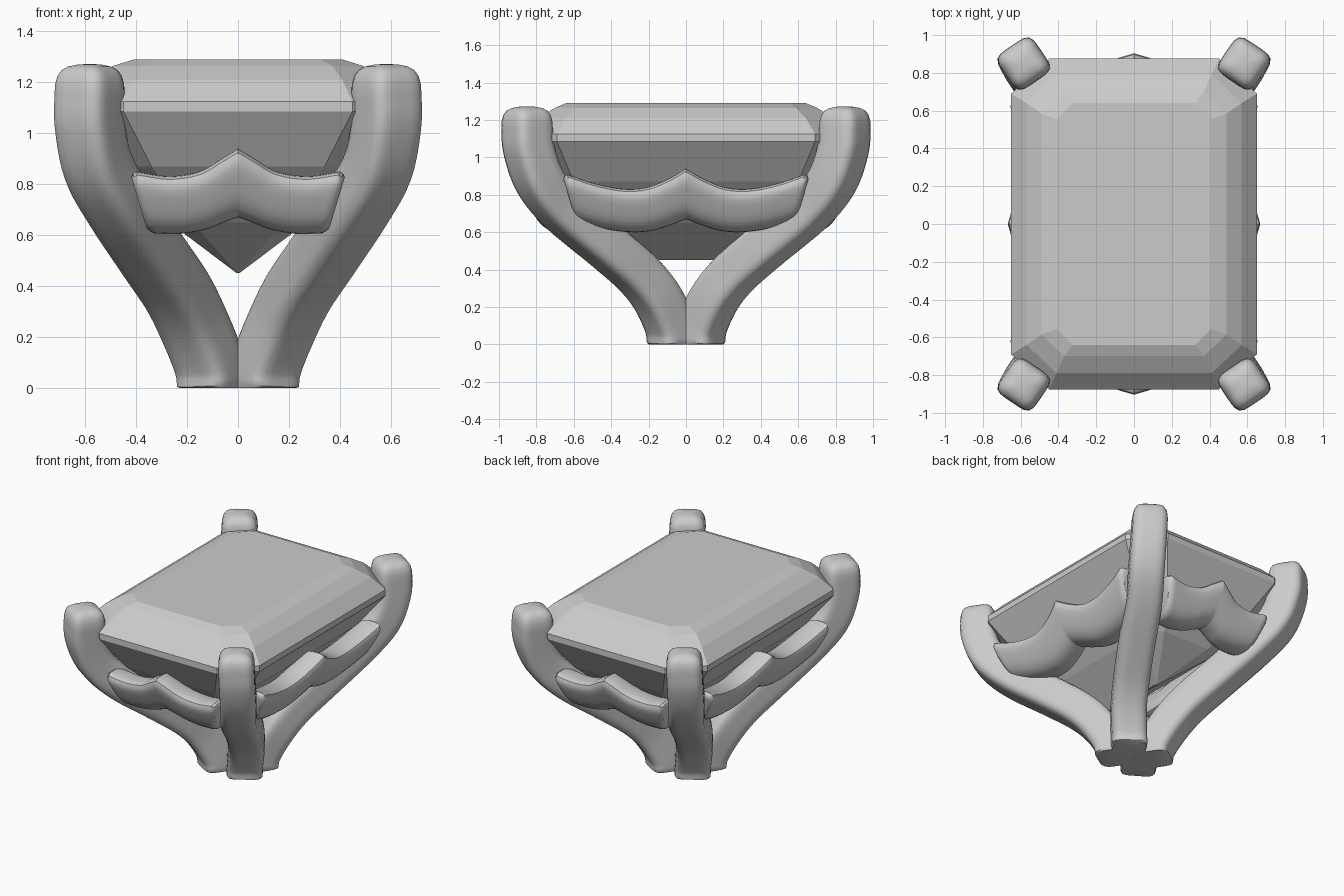
import bpy, bmesh, math
from mathutils import Vector

if "Cube" in bpy.data.objects:
    bpy.data.objects.remove(bpy.data.objects["Cube"])


def finish(name, rings, angle):
    """Skin a list of closed rings into a capped mesh object."""
    bm = bmesh.new()
    loops = [[bm.verts.new(p) for p in ring] for ring in rings]
    n = len(loops[0])
    for a, b in zip(loops, loops[1:]):
        for i in range(n):
            j = (i + 1) % n
            bm.faces.new((a[i], a[j], b[j], b[i]))
    bm.faces.new(loops[0][::-1])
    bm.faces.new(loops[-1])
    bmesh.ops.remove_doubles(bm, verts=bm.verts, dist=0.0001)
    bmesh.ops.recalc_face_normals(bm, faces=bm.faces)
    me = bpy.data.meshes.new(name)
    bm.to_mesh(me)
    bm.free()
    if angle:
        me.polygons.foreach_set("use_smooth", [True] * len(me.polygons))
        me.set_sharp_from_angle(angle=math.radians(angle))
    ob = bpy.data.objects.new(name, me)
    bpy.context.collection.objects.link(ob)
    return ob


def spline(pts, steps):
    """Catmull-Rom curve through the points."""
    p = [Vector(q) for q in pts]
    p = [2 * p[0] - p[1]] + p + [2 * p[-1] - p[-2]]
    out = []
    for i in range(1, len(p) - 2):
        a, b, c, d = p[i - 1:i + 3]
        for k in range(steps):
            t = k / steps
            out.append(0.5 * (2 * b + (c - a) * t + (2 * a - 5 * b + 4 * c - d) * t * t
                              + (3 * b - a - 3 * c + d) * t ** 3))
    return out + [p[-2]]


def rounded_square(power, n=32):
    """Unit rounded-square outline."""
    res = []
    for i in range(n):
        t = 2 * math.pi * i / n
        c, s = math.cos(t), math.sin(t)
        r = (abs(c) ** power + abs(s) ** power) ** (-1 / power)
        res.append((r * c, r * s))
    return res


# Step-cut stone: half width, half depth, corner cut in x and y, height
def octagon(x, y, cx, cy, z):
    return [(x, y - cy, z), (x - cx, y, z), (cx - x, y, z), (-x, y - cy, z),
            (-x, cy - y, z), (cx - x, -y, z), (x - cx, -y, z), (x, cy - y, z)]


levels = [(0.005, 0.23, 0.004, 0.01, 0.45), (0.27, 0.52, 0.09, 0.08, 0.65),
          (0.49, 0.74, 0.15, 0.14, 0.87), (0.65, 0.875, 0.2, 0.185, 1.085),
          (0.65, 0.875, 0.2, 0.185, 1.125), (0.57, 0.79, 0.16, 0.15, 1.21),
          (0.49, 0.70, 0.12, 0.115, 1.265), (0.41, 0.64, 0.085, 0.085, 1.29)]
finish("gemstone", [octagon(*l) for l in levels], 0)

# Four prongs: curved rounded-square bars with domed tips
path = spline([(0.10, 0.07, 0), (0.115, 0.085, 0.1), (0.175, 0.155, 0.25),
               (0.24, 0.26, 0.38), (0.335, 0.42, 0.52), (0.465, 0.655, 0.715),
               (0.55, 0.78, 0.87), (0.583, 0.84, 1.04), (0.583, 0.85, 1.16)], 5)
sizes = [0.94] + [1.0] * (len(path) - 1)
for dz, s in [(0.035, 0.98), (0.065, 0.92), (0.088, 0.8), (0.102, 0.62), (0.11, 0.35), (0.112, 0.1)]:
    path.append(Vector((0.583, 0.85, 1.16 + dz)))
    sizes.append(s)
side = Vector((0.83, -0.56, 0)).normalized()
outline = rounded_square(5)
rings = []
for i, (p, s) in enumerate(zip(path, sizes)):
    t = (path[min(i + 1, len(path) - 1)] - path[max(i - 1, 0)]).normalized()
    if i == 0 or p.z > 1.15:
        t = Vector((0, 0, 1))
    n = side.cross(t).normalized()
    w = (side - t * side.dot(t)).normalized()
    rings.append([p + 0.114 * s * (u * w + v * n) for u, v in outline])
for label, sx, sy in [("front_right", 1, -1), ("front_left", -1, -1),
                      ("back_right", 1, 1), ("back_left", -1, 1)]:
    finish("prong_" + label,
           [[(q.x * sx, q.y * sy, max(q.z, 0)) for q in r] for r in rings], 40)


# Gallery rails: peaked bars leaning out along the stone's underside
def rail(name, profile, reach, place):
    half = spline(profile, 6)
    end = half[-1].x
    stations = [(-h.x, h.y, h.z, 1) for h in half[:0:-1]] + [(h.x, h.y, h.z, 1) for h in half]
    lo, hi = half[-1].y, half[-1].z
    for dx, s in [(0.015, 0.93), (0.025, 0.8)]:
        stations.insert(0, (-end - dx, lo, hi, s))
        stations.append((end + dx, lo, hi, s))
    sec = rounded_square(3.2, 28)
    rs = []
    for u, lo, hi, s in stations:
        mid, h = (lo + hi) / 2, (hi - lo) / 2 * s
        ring = []
        for a, b in sec:
            z = mid + h * b
            along = u + 0.28 * (z - mid) * u / end      # slanted ends
            out = reach + 0.5 * (z - 0.8) + 0.1 * s * a
            ring.append(place(along, out, z))
        rs.append(ring)
    finish(name, rs, 35)


# Profile points: distance from centre, bottom height, top height
short = [(0, 0.67, 0.94), (0.06, 0.65, 0.90), (0.14, 0.622, 0.85), (0.25, 0.605, 0.832), (0.365, 0.607, 0.85)]
long = [(0, 0.67, 0.94), (0.09, 0.637, 0.885), (0.2, 0.606, 0.84), (0.32, 0.6, 0.832),
        (0.46, 0.618, 0.86), (0.6, 0.655, 0.91)]
for sgn, a, b in [(-1, "front", "left"), (1, "back", "right")]:
    rail("rail_" + a, short, 0.765, lambda u, o, z: (u, sgn * o, z))
    rail("rail_" + b, long, 0.53, lambda u, o, z: (sgn * o, u, z))
